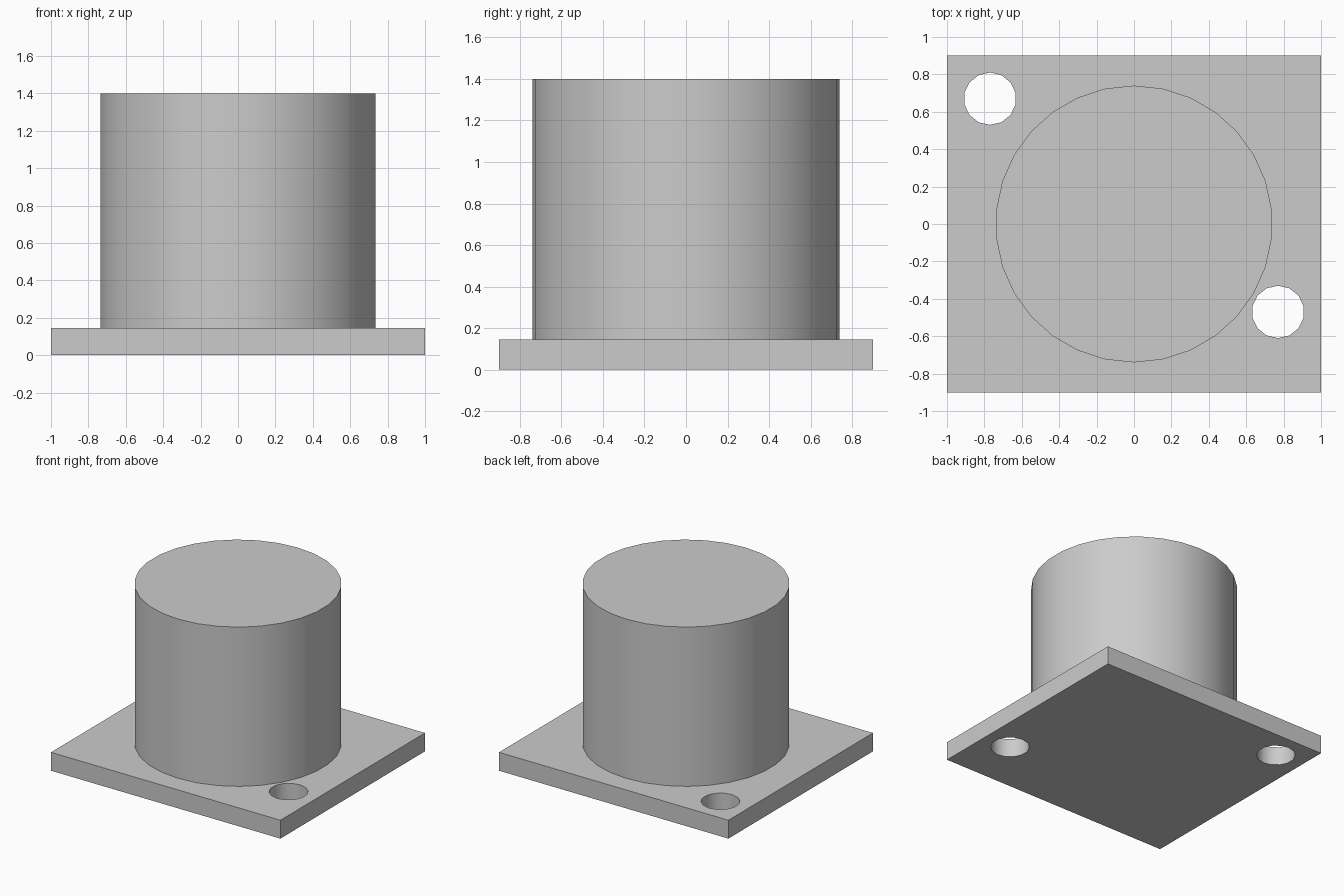
import bpy
import math

cube = bpy.data.objects.get("Cube")
if cube:
    bpy.data.objects.remove(cube, do_unlink=True)

PLATE_TOP = 0.145
TOP = 1.4

grey = bpy.data.materials.new("plain grey")
grey.use_nodes = True
colour = (0.6, 0.6, 0.6, 1)
grey.diffuse_color = colour
grey.node_tree.nodes["Principled BSDF"].inputs["Base Color"].default_value = colour


def cylinder(name, x, y, bottom, top, radius, sides):
    """Upright cylinder with a corner pointing to the back."""
    bpy.ops.mesh.primitive_cylinder_add(
        vertices=sides, radius=radius, depth=top - bottom,
        location=(x, y, (bottom + top) / 2))
    obj = bpy.context.object
    obj.name = name
    obj.data.materials.append(grey)
    return obj


def smooth(obj):
    bpy.ops.object.select_all(action="DESELECT")
    obj.select_set(True)
    bpy.context.view_layer.objects.active = obj
    bpy.ops.object.shade_smooth_by_angle(angle=math.radians(35))


# Base plate
bpy.ops.mesh.primitive_cube_add(size=1, location=(0, 0, PLATE_TOP / 2))
plate = bpy.context.object
plate.name = "base_plate"
plate.scale = (2, 1.8, PLATE_TOP)
bpy.ops.object.transform_apply(location=False, rotation=False, scale=True)
plate.data.materials.append(grey)

# Two mounting holes in opposite corners
for name, x, y in (("back_right", -0.77, 0.67), ("front_left", 0.77, -0.47)):
    cutter = cylinder(name + "_hole_cutter", x, y, -0.1, 0.3, 0.14, 14)
    cutter.hide_render = True
    cut = plate.modifiers.new(name + "_hole", "BOOLEAN")
    cut.operation = "DIFFERENCE"
    cut.solver = "EXACT"
    cut.object = cutter
    bpy.context.view_layer.objects.active = plate
    bpy.ops.object.modifier_apply(modifier=cut.name)
    bpy.data.objects.remove(cutter, do_unlink=True)
smooth(plate)

# Solid round body
body = cylinder("round_body", 0, 0, PLATE_TOP, TOP, 0.74, 30)
smooth(body)
